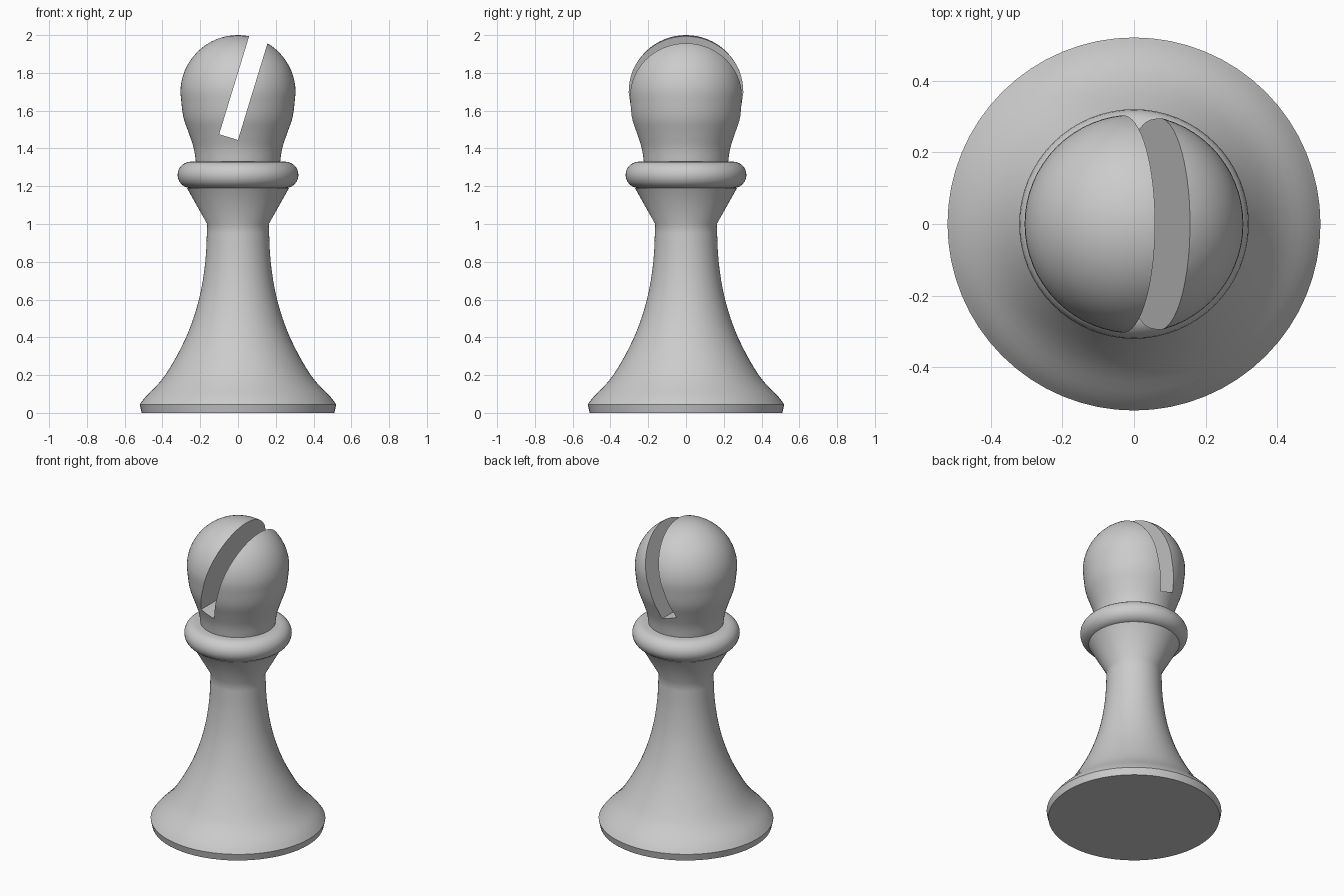
import bpy, bmesh, math
from mathutils import Vector

cube = bpy.data.objects.get("Cube")
if cube:
    bpy.data.objects.remove(cube)

SEGMENTS = 64

grey = bpy.data.materials.new("plain grey")
grey.use_nodes = True
grey.diffuse_color = (0.6, 0.6, 0.6, 1)
grey.node_tree.nodes["Principled BSDF"].inputs["Base Color"].default_value = (0.6, 0.6, 0.6, 1)


def smooth_curve(points, steps=4):
    """Pass a rounded line through a few (radius, height) points."""
    pts = [Vector(p) for p in points]
    pts = [2 * pts[0] - pts[1]] + pts + [2 * pts[-1] - pts[-2]]
    out = []
    for a, b, c, d in zip(pts, pts[1:], pts[2:], pts[3:]):
        for i in range(steps):
            t = i / steps
            out.append(0.5 * (2 * b + (c - a) * t + (2 * a - 5 * b + 4 * c - d) * t * t
                              + (3 * b - a - 3 * c + d) * t ** 3))
    return [tuple(p) for p in out] + [tuple(points[-1])]


def lathe(name, profile):
    """Turn a profile around the z axis; radius 0 ends become poles."""
    bm = bmesh.new()
    verts = [bm.verts.new((r, 0, z)) for r, z in profile]
    edges = [bm.edges.new(pair) for pair in zip(verts, verts[1:])]
    bmesh.ops.spin(bm, geom=verts + edges, axis=(0, 0, 1), cent=(0, 0, 0),
                   angle=math.tau, steps=SEGMENTS)
    bmesh.ops.remove_doubles(bm, verts=bm.verts, dist=0.0005)
    bmesh.ops.recalc_face_normals(bm, faces=bm.faces)
    mesh = bpy.data.meshes.new(name)
    bm.to_mesh(mesh)
    bm.free()
    obj = bpy.data.objects.new(name, mesh)
    bpy.context.collection.objects.link(obj)
    mesh.materials.append(grey)
    return obj


def shade(obj):
    bpy.ops.object.select_all(action='DESELECT')
    obj.select_set(True)
    bpy.context.view_layer.objects.active = obj
    bpy.ops.object.shade_smooth_by_angle(angle=math.radians(35))


# Flared base, stem and conical collar
flare = smooth_curve([(0.52, 0.045), (0.485, 0.09), (0.385, 0.2), (0.275, 0.4),
                      (0.207, 0.6), (0.173, 0.8), (0.163, 1.0)])
body = lathe("body", [(0, 0), (0.51, 0)] + flare + [(0.27, 1.19), (0, 1.19)])

# Rounded ring
bulge = [(0.25 + 0.07 * math.cos(a), 1.26 + 0.07 * math.sin(a))
         for a in (math.pi * (i / 12 - 0.5) for i in range(13))]
ring = lathe("ring", [(0, 1.19)] + bulge + [(0, 1.33)])

# Neck flowing into a domed head
neck = smooth_curve([(0.222, 1.32), (0.234, 1.4), (0.26, 1.48), (0.29, 1.57), (0.305, 1.695)])
dome = [(0.305 * math.cos(a), 1.695 + 0.305 * math.sin(a))
        for a in (math.pi / 2 * i / 16 for i in range(1, 17))]
head = lathe("head", [(0, 1.32)] + neck + dome)

# Slanted slot cut right through the head
tilt = math.radians(17)
along = Vector((math.sin(tilt), 0, math.cos(tilt)))
bpy.ops.mesh.primitive_cube_add(size=1, location=Vector((-0.05, 0, 1.46)) + along * 0.5,
                                rotation=(0, tilt, 0))
cutter = bpy.context.object
cutter.name = "slot_cutter"
cutter.scale = (0.104, 1, 1)
bpy.context.view_layer.update()
cut = head.modifiers.new("slot", 'BOOLEAN')
cut.object = cutter
cut.operation = 'DIFFERENCE'
cut.solver = 'EXACT'
bpy.context.view_layer.objects.active = head
bpy.ops.object.modifier_apply(modifier=cut.name)
bpy.data.objects.remove(cutter)

for part in (body, ring, head):
    shade(part)
